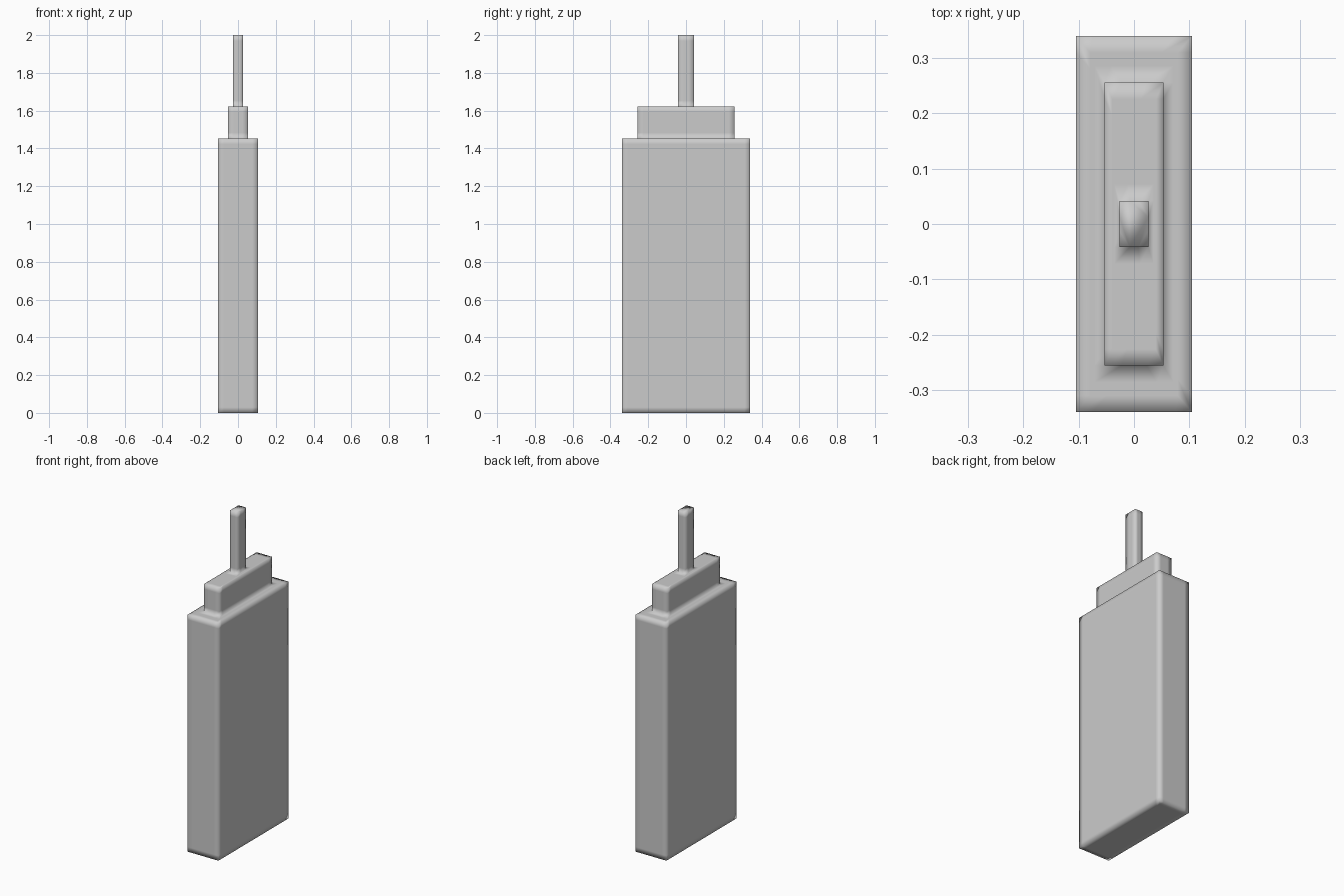
import bpy, bmesh

if "Cube" in bpy.data.objects:
    bpy.data.objects.remove(bpy.data.objects["Cube"])

BAND = 0.03  # width of the soft-shaded strip beside each edge


def ring(bm, hx, hy, z):
    """Rectangle of 12 points: each corner plus a support point on either side."""
    sx, sy = hx - min(BAND, hx * 0.7), hy - min(BAND, hy * 0.7)
    pts = [(-sx, -hy), (sx, -hy), (hx, -hy), (hx, -sy), (hx, sy), (hx, hy),
           (sx, hy), (-sx, hy), (-hx, hy), (-hx, sy), (-hx, -sy), (-hx, -hy)]
    return [bm.verts.new((x, y, z)) for x, y in pts]


# Tiers from the ground up: half width, half depth, top height
tiers = [(0.105, 0.34, 1.453), (0.053, 0.256, 1.623), (0.026, 0.042, 2.0)]

# Profile of rings: underside, then walls and ledges of each tier
hx, hy, _ = tiers[0]
profile = [(hx - BAND, hy - BAND, 0)]
z0 = 0
for i, (hx, hy, z1) in enumerate(tiers):
    profile += [(hx, hy, z0), (hx, hy, z0 + BAND), (hx, hy, z1 - BAND), (hx, hy, z1)]
    if i < len(tiers) - 1:
        nx, ny, _ = tiers[i + 1]
        gap = (hx - nx) * 0.5
        profile.append((hx - gap, hy - min(BAND, (hy - ny) / 2), z1))
        profile.append((hx - gap * 1.3, ny + BAND, z1))
    z0 = z1

# Stepped tower with one continuous skin
bm = bmesh.new()
rings = [ring(bm, *p) for p in profile]
for a, b in zip(rings, rings[1:]):
    for k in range(12):
        j = (k + 1) % 12
        bm.faces.new((a[k], a[j], b[j], b[k]))
bm.faces.new(rings[0][::-1])
bm.faces.new(rings[-1])
bmesh.ops.recalc_face_normals(bm, faces=bm.faces)
for f in bm.faces:
    f.smooth = True

mesh = bpy.data.meshes.new("stepped_tower")
bm.to_mesh(mesh)
bm.free()
bpy.context.collection.objects.link(bpy.data.objects.new("stepped_tower", mesh))
